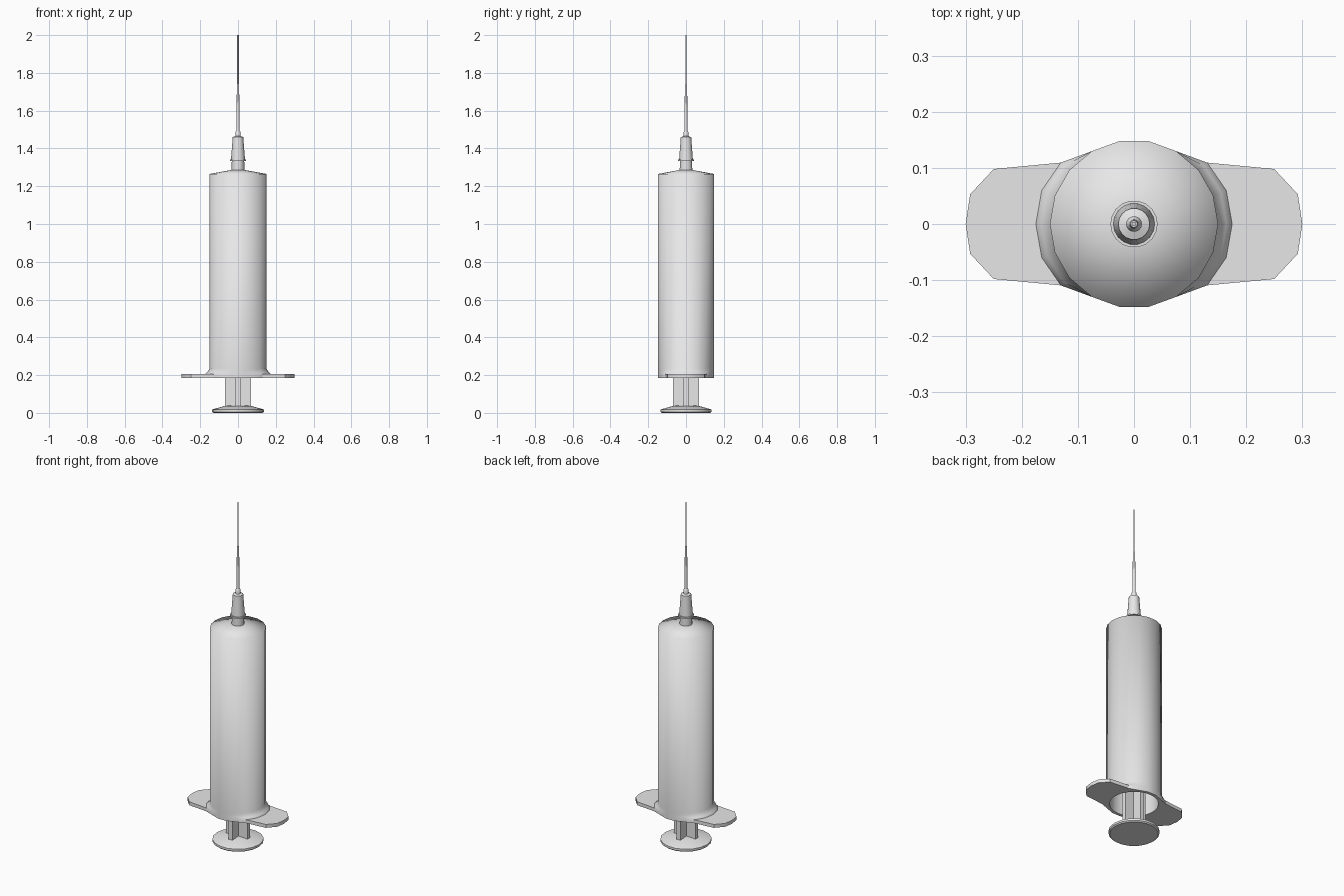
import bpy
import bmesh
import math

cube = bpy.data.objects.get("Cube")
if cube:
    bpy.data.objects.remove(cube, do_unlink=True)

SIDES = 18

grey = bpy.data.materials.new("light grey plastic")
grey.use_nodes = True
colour = (0.8, 0.8, 0.8, 1)
grey.diffuse_color = colour
grey.node_tree.nodes["Principled BSDF"].inputs["Base Color"].default_value = colour


def finish(name, bm, angle=35):
    bmesh.ops.recalc_face_normals(bm, faces=bm.faces)
    mesh = bpy.data.meshes.new(name)
    bm.to_mesh(mesh)
    bm.free()
    mesh.materials.append(grey)
    obj = bpy.data.objects.new(name, mesh)
    bpy.context.collection.objects.link(obj)
    bpy.ops.object.select_all(action='DESELECT')
    obj.select_set(True)
    bpy.context.view_layer.objects.active = obj
    bpy.ops.object.shade_smooth_by_angle(angle=math.radians(angle))
    return obj


def circle(r, z, flare=0):
    """Ring of points; flare widens it towards +x and -x only."""
    pts = []
    for i in range(SIDES):
        a = math.tau * i / SIDES
        side = abs(math.cos(a))
        widen = flare * min(1, max(0, (side - 0.5) / 0.33))
        pts.append(((r + widen) * math.cos(a), (r + widen) * math.sin(a), z))
    return pts


def loft(name, rings, angle=35):
    """Skin a stack of rings and cap both ends."""
    bm = bmesh.new()
    loops = [[bm.verts.new(p) for p in ring] for ring in rings]
    for low, high in zip(loops, loops[1:]):
        n = len(low)
        for i in range(n):
            j = (i + 1) % n
            bm.faces.new((low[i], low[j], high[j], high[i]))
    bm.faces.new(loops[0])
    bm.faces.new(loops[-1])
    return finish(name, bm, angle)


def lathe(name, profile, angle=35):
    return loft(name, [circle(r, z) for r, z in profile], angle)


# Hollow barrel, open below, with a flared foot and a soft shoulder
loft("barrel", [
    circle(0.132, 1.25),
    circle(0.132, 0.185),
    circle(0.15, 0.185, 0.025),
    circle(0.15, 0.205, 0.025),
    circle(0.15, 0.213, 0.015),
    circle(0.15, 0.235),
    circle(0.15, 1.265),
    circle(0.03, 1.287),
], 85)

# Finger grips on both sides of the foot
grip_half = [(0.25, 0.098), (0.292, 0.053), (0.3, 0)]
grip_edge = grip_half + [(x, -y) for x, y in grip_half[1::-1]]
foot = circle(0.15, 0, 0.025)
foot_edge = [foot[i][:2] for i in (2, 1, 0, -1, -2)]
for name, s in (("left_finger_grip", 1), ("right_finger_grip", -1)):
    bm = bmesh.new()
    inner = [bm.verts.new((s * x, y, 0.185)) for x, y in foot_edge]
    outer = [bm.verts.new((s * x, y, 0.185)) for x, y in grip_edge]
    faces = [bm.faces.new((inner[i], outer[i], outer[i + 1], inner[i + 1]))
             for i in range(4)]
    top = bmesh.ops.extrude_face_region(bm, geom=faces, use_keep_orig=True)
    for v in top["geom"]:
        if isinstance(v, bmesh.types.BMVert):
            v.co.z = 0.205
    finish(name, bm)

# Plunger: thumb disc, cross-shaped rod and stopper
lathe("thumb_disc", [(0.13, 0), (0.137, 0.006), (0.137, 0.018),
                     (0.07, 0.037), (0.02, 0.04)])
w, t = 0.07, 0.012
quarter = [(w, -t), (w, t), (t, t)]
cross = []
for k in range(4):
    c, s = round(math.cos(k * math.pi / 2)), round(math.sin(k * math.pi / 2))
    cross += [(x * c - y * s, x * s + y * c) for x, y in quarter]
loft("plunger_rod", [[(x, y, z) for x, y in cross] for z in (0.03, 1.17)])
lathe("stopper", [(0.131, 1.16), (0.131, 1.23), (0.03, 1.248)])

# Nozzle, needle hub and needle
lathe("nozzle", [(0.034, 1.27), (0.033, 1.335)])
lathe("hub_collar", [(0.042, 1.333), (0.042, 1.342)])
lathe("needle_hub", [(0.037, 1.34), (0.028, 1.46), (0.014, 1.465),
                     (0.014, 1.485), (0.008, 1.495)])
lathe("needle_sleeve", [(0.009, 1.48), (0.006, 1.74)])
lathe("needle", [(0.004, 1.73), (0.004, 2.0)])
